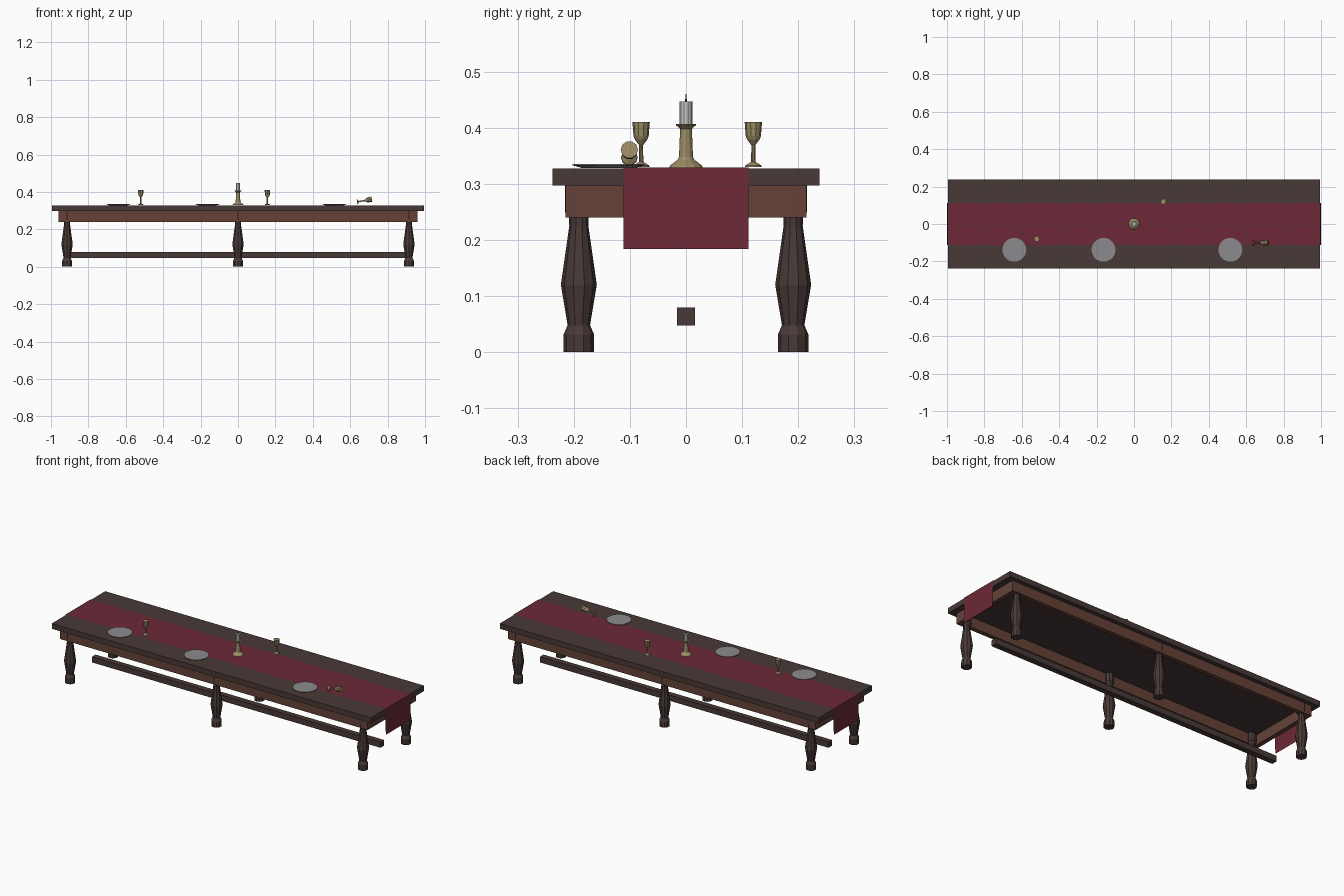
import bpy, bmesh, math
from mathutils import Matrix, Vector

if "Cube" in bpy.data.objects:
    bpy.data.objects.remove(bpy.data.objects["Cube"])


def mat(name, rgb):
    m = bpy.data.materials.new(name)
    m.diffuse_color = (*rgb, 1)
    m.use_nodes = True
    m.node_tree.nodes["Principled BSDF"].inputs["Base Color"].default_value = m.diffuse_color
    return m


WOOD = mat("dark_wood", (0.065, 0.042, 0.038))
TRIM = mat("red_wood", (0.13, 0.055, 0.04))
CLOTH = mat("red_cloth", (0.15, 0.022, 0.038))
BRASS = mat("brass", (0.33, 0.26, 0.13))
PEWTER = mat("pewter", (0.26, 0.26, 0.27))
WAX = mat("wax", (0.6, 0.6, 0.56))
BLACK = mat("wick_black", (0.03, 0.03, 0.03))


def finish(name, bm, material):
    bmesh.ops.recalc_face_normals(bm, faces=bm.faces)
    me = bpy.data.meshes.new(name)
    bm.to_mesh(me)
    bm.free()
    me.materials.append(material)
    ob = bpy.data.objects.new(name, me)
    bpy.context.collection.objects.link(ob)
    return ob


def box(name, lo, hi, material):
    lo, hi = Vector(lo), Vector(hi)
    bm = bmesh.new()
    bmesh.ops.create_cube(bm, size=1, matrix=Matrix.Translation((lo + hi) / 2)
                          @ Matrix.Diagonal((*(hi - lo), 1)))
    return finish(name, bm, material)


def turned(name, profile, sides, loc, material):
    """Closed faceted turning from (radius, height) pairs."""
    bm = bmesh.new()
    rings = []
    for r, z in profile:
        rings.append([bm.verts.new((r * math.cos(a), r * math.sin(a), z)) for a in
                      (math.pi / 2 + 2 * math.pi * i / sides for i in range(sides))])
    for a, b in zip(rings, rings[1:]):
        for i in range(sides):
            j = (i + 1) % sides
            bm.faces.new((a[i], a[j], b[j], b[i]))
    bm.faces.new(rings[0][::-1])
    bm.faces.new(rings[-1])
    ob = finish(name, bm, material)
    ob.location = loc
    return ob


# table top and apron frame
box("table_top", (-0.995, -0.238, 0.297), (0.995, 0.238, 0.327), WOOD)
for s, side in ((-1, "front"), (1, "back")):
    y = sorted((s * 0.19, s * 0.215))
    box(side + "_apron", (-0.96, y[0], 0.24), (0.96, y[1], 0.297), TRIM)
for s, side in ((-1, "left"), (1, "right")):
    x = sorted((s * 0.935, s * 0.96))
    box(side + "_apron", (x[0], -0.19, 0.24), (x[1], 0.19, 0.297), TRIM)

# six turned legs and the centre stretcher
LEG = [(0.027, 0), (0.027, 0.032), (0.02, 0.048), (0.032, 0.12),
       (0.017, 0.225), (0.0175, 0.24), (0.025, 0.25), (0.025, 0.297)]
for x in (-0.914, 0, 0.914):
    for y, side in ((-0.191, "front"), (0.191, "back")):
        turned(side + "_leg", LEG, 10, (x, y, 0), WOOD)
box("stretcher", (-0.9, -0.016, 0.048), (0.9, 0.016, 0.08), WOOD)

# cloth runner hanging over both ends
bm = bmesh.new()
path = [(-1, 0.184), (-0.997, 0.329), (0.997, 0.329), (1, 0.184)]
rows = [[bm.verts.new((x, y, z)) for y in (-0.111, 0.111)] for x, z in path]
for a, b in zip(rows, rows[1:]):
    bm.faces.new((a[0], b[0], b[1], a[1]))
finish("table_runner", bm, CLOTH)

# plates
for x in (-0.64, -0.163, 0.515):
    turned("plate", [(0.046, 0.328), (0.064, 0.333), (0.064, 0.335)], 20,
           (x, -0.138, 0), PEWTER)

# goblets: two standing, one tipped over
CUP = [(0.015, 0), (0.014, 0.003), (0.004, 0.009), (0.0035, 0.039),
       (0.011, 0.049), (0.0135, 0.055), (0.0155, 0.08)]
for x, y in ((-0.52, -0.08), (0.157, 0.12)):
    turned("goblet", CUP, 10, (x, y, 0.33), BRASS)
tipped = turned("tipped_goblet", CUP, 10, (0.637, -0.101, 0.347), BRASS)
tipped.rotation_euler = (0, math.radians(80), 0)

# candlestick, candle and wick
turned("candlestick", [(0.03, 0.329), (0.028, 0.333), (0.015, 0.343), (0.0125, 0.348),
                       (0.0105, 0.398), (0.018, 0.405), (0.018, 0.407)], 12, (0, 0, 0), BRASS)
turned("candle", [(0.0115, 0.405), (0.0115, 0.447)], 10, (0, 0, 0), WAX)
turned("wick", [(0.0015, 0.447), (0.001, 0.46)], 6, (0, 0, 0), BLACK)
